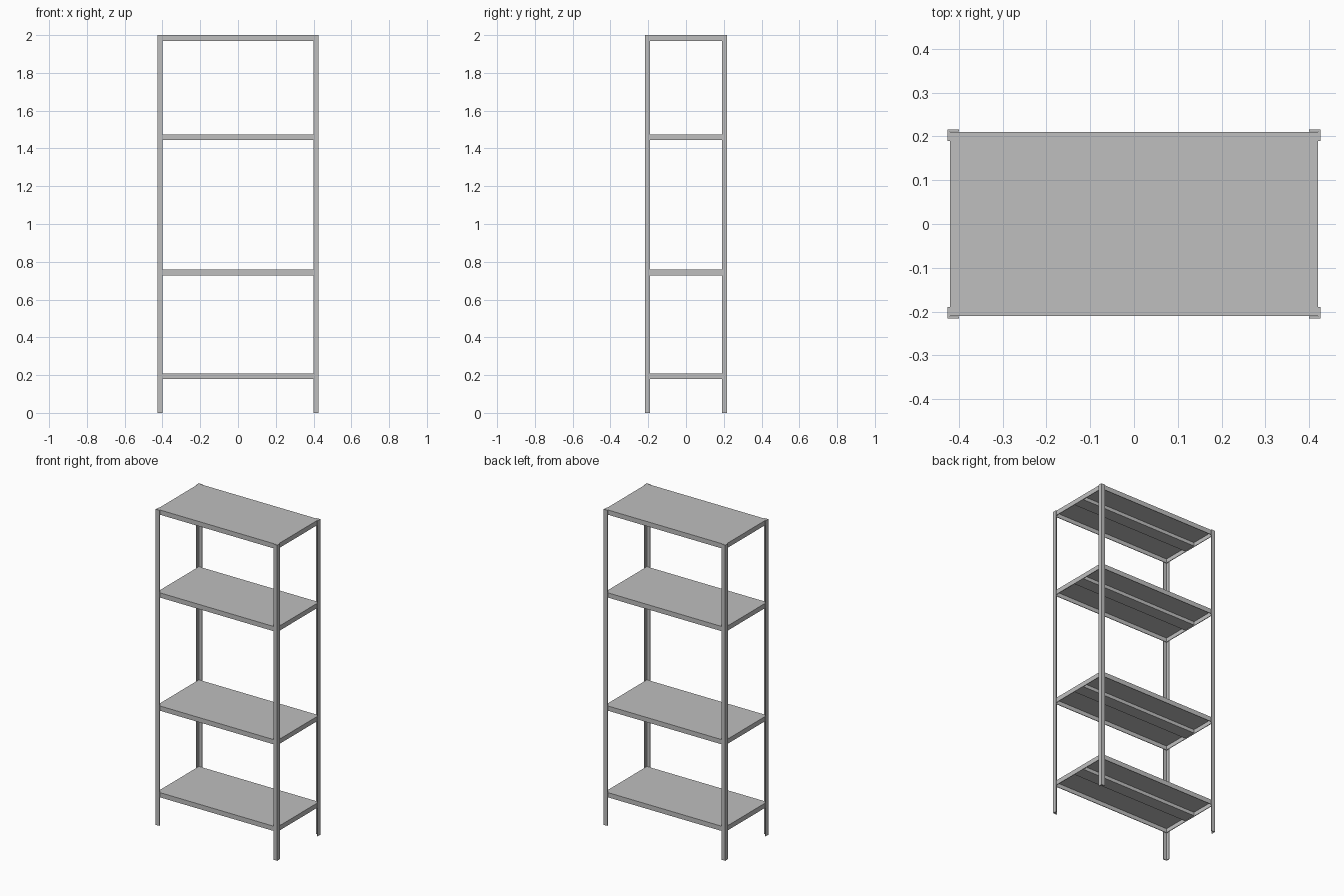
import bpy
import bmesh

cube = bpy.data.objects.get("Cube")
if cube:
    bpy.data.objects.remove(cube, do_unlink=True)

# Single galvanised grey finish
steel = bpy.data.materials.new("grey steel")
steel.use_nodes = True
grey = (0.52, 0.52, 0.52, 1)
steel.diffuse_color = grey
steel.node_tree.nodes["Principled BSDF"].inputs["Base Color"].default_value = grey

HX, HY = 0.426, 0.216       # outer half sizes of the frame
FLANGE, SHEET = 0.026, 0.005
SX, SY = HX - SHEET, HY - SHEET - 0.001
DEPTH, PLATE = 0.03, 0.004  # shelf rim height and sheet thickness


def make_object(name, bm):
    bmesh.ops.recalc_face_normals(bm, faces=bm.faces)
    mesh = bpy.data.meshes.new(name)
    bm.to_mesh(mesh)
    bm.free()
    mesh.materials.append(steel)
    obj = bpy.data.objects.new(name, mesh)
    bpy.context.collection.objects.link(obj)
    return obj


def add_box(bm, low, high):
    verts = bmesh.ops.create_cube(bm, size=1)["verts"]
    for v in verts:
        for i in range(3):
            v.co[i] = high[i] if v.co[i] > 0 else low[i]


def build_post(name, sx, sy):
    # Angle section with its corner on the outside, extruded upwards
    section = [(0, 0), (FLANGE, 0), (FLANGE, SHEET), (SHEET, SHEET),
               (SHEET, FLANGE), (0, FLANGE)]
    bm = bmesh.new()
    face = bm.faces.new([bm.verts.new((sx * (HX - a), sy * (HY - b), 0))
                         for a, b in section])
    top = bmesh.ops.extrude_face_region(bm, geom=[face])["geom"]
    for v in top:
        if isinstance(v, bmesh.types.BMVert):
            v.co.z = 2
    make_object(name, bm)


def build_shelf(name, top):
    # Folded tray, open underneath
    bm = bmesh.new()
    bottom = top - DEPTH
    add_box(bm, (-SX, -SY, top - PLATE), (SX, SY, top))
    for s in (-1, 1):
        y0, y1 = sorted((s * SY, s * (SY - PLATE)))
        add_box(bm, (-SX, y0, bottom), (SX, y1, top - PLATE))
        x0, x1 = sorted((s * SX, s * (SX - PLATE)))
        add_box(bm, (x0, PLATE - SY, bottom), (x1, SY - PLATE, top - PLATE))
    make_object(name, bm)

    # Stiffening rib along the middle of the underside
    bm = bmesh.new()
    end = SX - PLATE
    add_box(bm, (-end, -0.04, bottom + 0.004), (end, 0.04, top - PLATE))
    make_object(name + "_rib", bm)


for y_name, sy in (("front", -1), ("back", 1)):
    for x_name, sx in (("right", -1), ("left", 1)):
        build_post(f"{y_name}_{x_name}_post", sx, sy)

for name, top in (("bottom_shelf", 0.209), ("lower_shelf", 0.758),
                  ("upper_shelf", 1.475), ("top_shelf", 2.0)):
    build_shelf(name, top)
